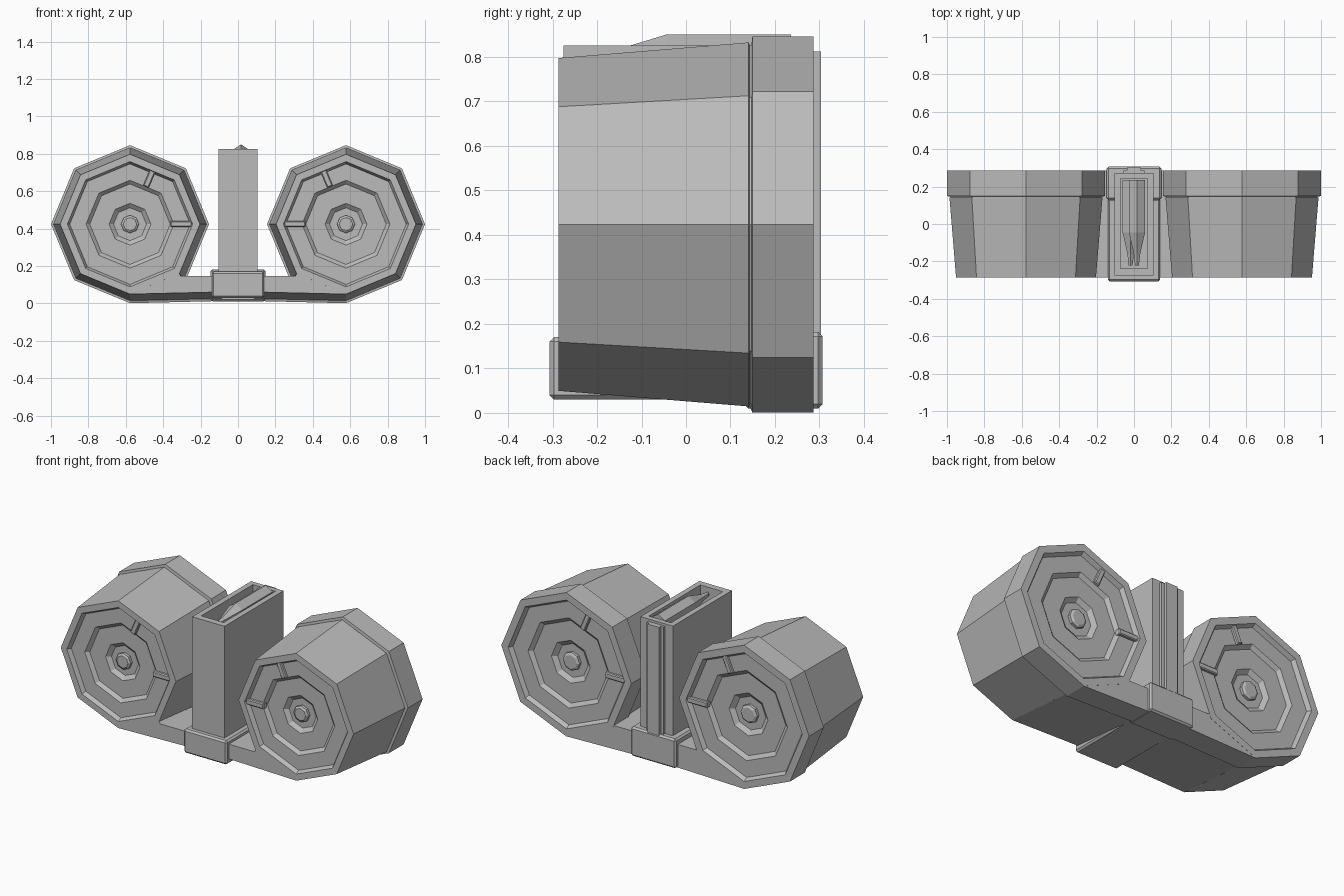
import bpy, bmesh
from math import sin, cos, pi, radians
from mathutils import Matrix, Vector

if "Cube" in bpy.data.objects:
    bpy.data.objects.remove(bpy.data.objects["Cube"])

mat = bpy.data.materials.new("plain grey")
mat.use_nodes = True
GREY = (0.5, 0.5, 0.5, 1)
mat.diffuse_color = GREY
mat.node_tree.nodes["Principled BSDF"].inputs["Base Color"].default_value = GREY

CX, CZ = 0.5775, 0.4235      # drum axis
R_FRONT, R_MID, R_BACK = 0.374, 0.409, 0.4225
Y_END, Y_SEAM = 0.286, 0.145


def finish(name, bm):
    bmesh.ops.recalc_face_normals(bm, faces=bm.faces)
    mesh = bpy.data.meshes.new(name)
    bm.to_mesh(mesh)
    bm.free()
    mesh.materials.append(mat)
    obj = bpy.data.objects.new(name, mesh)
    bpy.context.collection.objects.link(obj)
    return obj


def loft(name, rings):
    """Skin a stack of equal-length point rings and cap both ends."""
    bm = bmesh.new()
    rows = [[bm.verts.new(p) for p in ring] for ring in rings]
    n = len(rows[0])
    for a, b in zip(rows, rows[1:]):
        for i in range(n):
            j = (i + 1) % n
            bm.faces.new((a[i], a[j], b[j], b[i]))
    bm.faces.new(rows[0])
    bm.faces.new(rows[-1])
    return finish(name, bm)


def ring(r, y, x, z, sides=8, turn=0.0, tall=1.0):
    return [(x + r * cos(turn + 2 * pi * i / sides), y,
             z + r * tall * sin(turn + 2 * pi * i / sides)) for i in range(sides)]


def box(name, x, y, z, bevel=0.0):
    bm = bmesh.new()
    size = [b - a for a, b in (x, y, z)]
    mid = [(a + b) / 2 for a, b in (x, y, z)]
    bmesh.ops.create_cube(bm, size=1, matrix=Matrix.Translation(mid) @ Matrix.Diagonal((*size, 1)))
    if bevel:
        bmesh.ops.bevel(bm, geom=list(bm.edges), offset=bevel, segments=1, affect='EDGES')
    return finish(name, bm)


def end_profile(rim):
    """Stepped recess of a drum end, from the hub outward: radius, depth."""
    k = rim / R_FRONT
    steps = [(.036, .038), (.048, .046), (.048, .062), (.088, .062), (.112, .042),
             (.215, .042), (.235, .024), (.322, .024), (.335, 0), (R_FRONT, 0)]
    return [(r * k, d) for r, d in steps]


def spoke(name, side, angle, k, face):
    """Radial bar lying in the outer recess of a drum end."""
    bm = bmesh.new()
    bmesh.ops.create_cube(bm, size=1, matrix=Matrix.Diagonal((.115 * k, .034, .032, 1)))
    outer = [e for e in bm.edges if all(v.co.y * face > 0 for v in e.verts)]
    bmesh.ops.bevel(bm, geom=outer, offset=.005, segments=1, affect='EDGES')
    d = Vector((-side * cos(angle), 0, sin(angle)))
    turn = Matrix.Rotation(-angle if side < 0 else angle - pi, 4, 'Y')
    bm.transform(Matrix.Translation(Vector((side * CX, face * (Y_END - .023), CZ)) + d * .275 * k) @ turn)
    finish(name, bm)


for side, label in ((1, "left"), (-1, "right")):
    x = side * CX
    # Octagonal drum: front recess, tapered shell, seam step, rear band, rear recess
    profile = [(r, -Y_END + d) for r, d in end_profile(R_FRONT)]
    profile += [(R_MID, Y_SEAM - .004), (R_MID - .006, Y_SEAM - .002),
                (R_MID - .006, Y_SEAM + .002), (R_BACK, Y_SEAM + .004)]
    profile += [(r, Y_END - d) for r, d in reversed(end_profile(R_BACK))]
    loft(label + "_drum", [ring(r, y, x, CZ) for r, y in profile])

    # Two locating bars on each drum end
    for face, rim, end in ((-1, R_FRONT, "front"), (1, R_BACK, "back")):
        for angle, pos in ((0, "inner"), (radians(67), "upper")):
            spoke(f"{label}_{end}_{pos}_bar", side, angle, rim / R_FRONT, face)

    # Feed bridge from drum underside to the middle
    sections = []
    for y, r in ((-Y_END + .001, R_FRONT), (Y_SEAM - .002, R_MID),
                 (Y_SEAM + .004, R_BACK), (Y_END - .001, R_BACK)):
        low = CZ - r
        corner = CX - r * cos(pi / 4)
        sections.append([(0, y, low + .014), (x, y, low), (side * corner, y, CZ - r * sin(pi / 4)),
                         (side * (corner - .006), y, .147), (0, y, .147)])
    loft(label + "_bridge", sections)

# Collar in two halves around the bridge
box("front_collar", (-.14, .14), (-.307, .135), (.03, .17), .01)
box("rear_collar", (-.146, .146), (.13, .307), (.01, .182), .01)

# Feed tower: rectangular tube with an open, recessed top
def rect(x, y0, y1, z):
    return [(-x, y0, z), (x, y0, z), (x, y1, z), (-x, y1, z)]

loft("feed_tower", [rect(.105, -.275, .272, .1), rect(.105, -.275, .272, .826),
                    rect(.073, -.237, .242, .826), rect(.073, -.237, .242, .55)])

# Raised spine on the tower back
box("back_spine", (-.055, .055), (.26, .287), (.12, .812))
box("back_rib", (-.037, .037), (.26, .303), (.12, .812))

# Staggered pair of faceted feed pieces inside the tower mouth
for name, x, z in (("upper_feed_piece", .016, .793), ("lower_feed_piece", -.018, .71)):
    steps = [(.012, -.222), (.02, -.16), (.026, -.135), (.05, -.045), (.05, .236)]
    loft(name, [ring(r, y, x, z, 6, pi / 6, 1.14) for r, y in steps])
